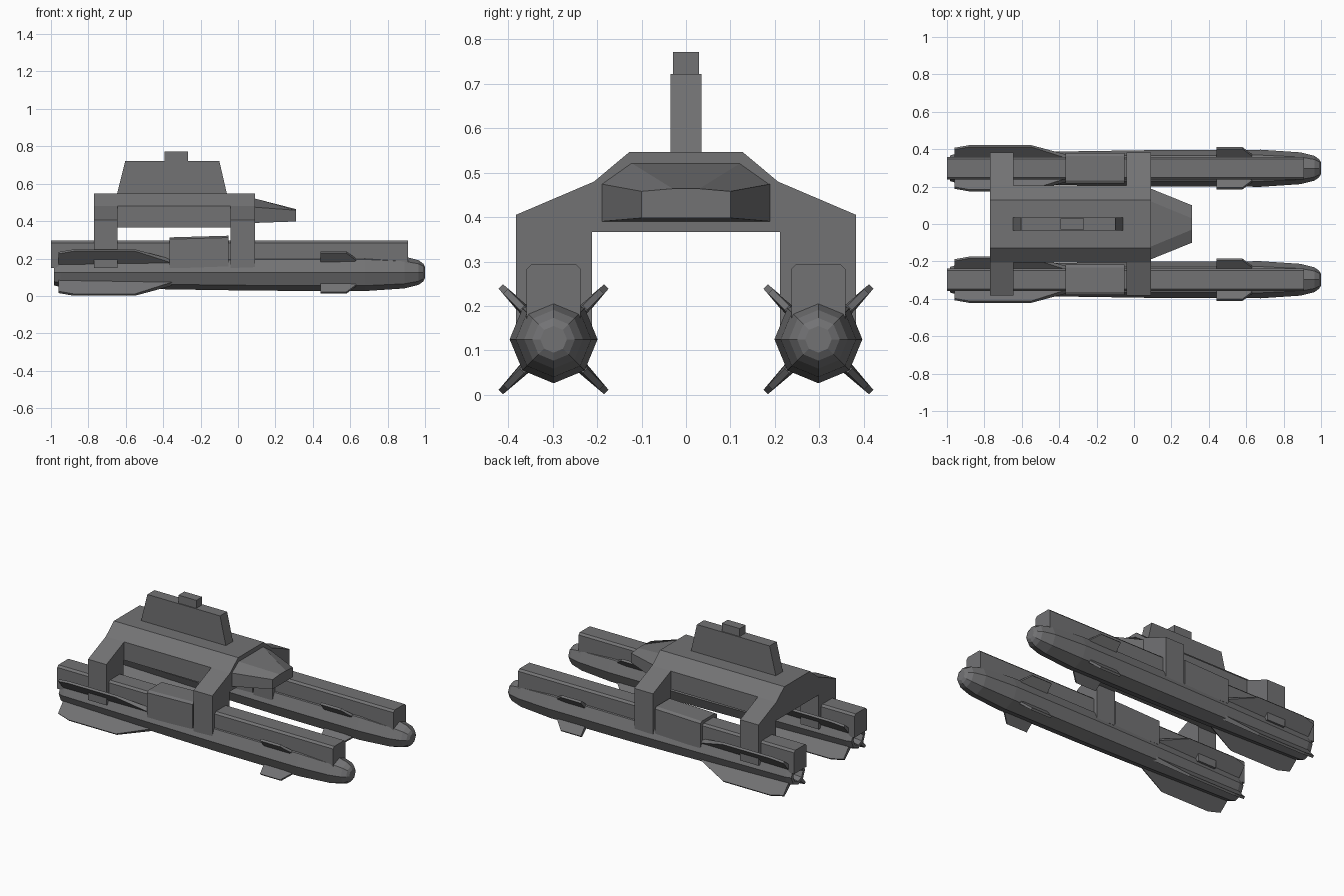
import bpy, bmesh, math
from mathutils import Vector

if "Cube" in bpy.data.objects:
    bpy.data.objects.remove(bpy.data.objects["Cube"])

grey = bpy.data.materials.new("hull grey")
grey.diffuse_color = (0.17, 0.17, 0.175, 1)
grey.use_nodes = True
grey.node_tree.nodes["Principled BSDF"].inputs["Base Color"].default_value = grey.diffuse_color

HULL_Y, HULL_Z = 0.298, 0.125


def loft(name, rings):
    """Join equal-length rings of points into a capped solid."""
    bm = bmesh.new()
    loops = [[bm.verts.new(p) for p in ring] for ring in rings]
    n = len(loops[0])
    for a, b in zip(loops, loops[1:]):
        for i in range(n):
            j = (i + 1) % n
            bm.faces.new((a[i], a[j], b[j], b[i]))
    bm.faces.new(loops[0])
    bm.faces.new(loops[-1])
    bmesh.ops.recalc_face_normals(bm, faces=bm.faces)
    mesh = bpy.data.meshes.new(name)
    bm.to_mesh(mesh)
    bm.free()
    mesh.materials.append(grey)
    ob = bpy.data.objects.new(name, mesh)
    bpy.context.collection.objects.link(ob)
    return ob


def prism_x(name, profile, x0, x1):
    """Extrude a (y, z) profile along x."""
    return loft(name, [[(x, y, z) for y, z in profile] for x in (x0, x1)])


def box(name, x, y, z):
    prof = [(y[0], z[0]), (y[1], z[0]), (y[1], z[1]), (y[0], z[1])]
    return prism_x(name, prof, *x)


def octagon(x, r, y):
    return [(x, y + r * math.cos(a), HULL_Z + r * math.sin(a))
            for a in (math.pi / 4 * i for i in range(8))]


def fin(name, outline, angle, y):
    """Radial fin from (x, radius) points, thinner at the tip."""
    out = Vector((0, math.cos(angle), math.sin(angle)))
    side = Vector((0, -math.sin(angle), math.cos(angle)))
    base = Vector((0, y, HULL_Z))
    rings = []
    for s in (-1, 1):
        rings.append([base + Vector((x, 0, 0)) + out * r
                      + side * s * (0.014 if r < 0.1 else 0.007)
                      for x, r in outline])
    return loft(name, rings)


# hull stations: x, radius (the first two form the recessed rear nozzle)
STATIONS = [(-0.93, 0.035), (-0.985, 0.048), (-0.985, 0.068), (-0.95, 0.078),
            (-0.36, 0.09), (0.10, 0.097), (0.68, 0.099), (0.89, 0.085),
            (0.965, 0.066), (0.99, 0.048), (1.0, 0.03)]
REAR_FIN = [(-0.96, 0.06), (-0.96, 0.148), (-0.88, 0.168),
            (-0.55, 0.168), (-0.35, 0.085), (-0.35, 0.06)]
FRONT_FIN = [(0.44, 0.07), (0.44, 0.153), (0.58, 0.153), (0.63, 0.1), (0.63, 0.07)]

for sgn, label in ((-1, "right"), (1, "left")):
    y = sgn * HULL_Y
    # float hull
    loft(label + "_hull", [octagon(x, r, y) for x, r in STATIONS])
    # rail along the top of the hull
    w = 0.061
    prism_x(label + "_rail",
            [(y - w, 0.15), (y + w, 0.15), (y + w, 0.283), (y + w - 0.012, 0.295),
             (y - w + 0.012, 0.295), (y - w, 0.283)], -1.0, 0.91)
    # equipment box over the rail, its top rising slightly to the front
    loft(label + "_rail_box",
         [[(x, y - 0.081, 0.15), (x, y + 0.081, 0.15), (x, y + 0.081, t - 0.01),
           (x, y + 0.065, t), (x, y - 0.065, t), (x, y - 0.081, t - 0.01)]
          for x, t in ((-0.365, 0.313), (-0.05, 0.322))])
    # crossed stabilising fins
    for k in range(4):
        a = math.pi / 4 + k * math.pi / 2
        fin(f"{label}_rear_fin_{k}", REAR_FIN, a, y)
        fin(f"{label}_front_fin_{k}", FRONT_FIN, a, y)
    # legs bending into the cabin
    leg = [(0.212, 0.15), (0.383, 0.15), (0.383, 0.405),
           (0.207, 0.48), (0.19, 0.48), (0.19, 0.366), (0.212, 0.366)]
    leg = [(sgn * a, b) for a, b in leg]
    prism_x(label + "_rear_leg", leg, -0.77, -0.643)
    prism_x(label + "_front_leg", leg, -0.04, 0.09)

# central cabin
prism_x("cabin", [(-0.207, 0.366), (0.207, 0.366), (0.207, 0.48),
                  (0.127, 0.547), (-0.127, 0.547), (-0.207, 0.48)], -0.77, 0.09)

# tapered cockpit
loft("cockpit", [
    [(0.08, -0.193, 0.39), (0.08, 0.193, 0.39), (0.08, 0.193, 0.475),
     (0.08, 0.125, 0.523), (0.08, -0.125, 0.523), (0.08, -0.193, 0.475)],
    [(0.31, -0.1, 0.398), (0.31, 0.1, 0.398), (0.31, 0.1, 0.458),
     (0.31, 0.03, 0.464), (0.31, -0.03, 0.464), (0.31, -0.1, 0.458)]])

# upright tower with sloped ends, and its cap
loft("tower", [[(x0, -0.035, z), (x1, -0.035, z), (x1, 0.035, z), (x0, 0.035, z)]
               for x0, x1, z in ((-0.648, -0.058, 0.54), (-0.603, -0.1, 0.722))])
box("tower_cap", (-0.392, -0.268), (-0.029, 0.029), (0.71, 0.772))
